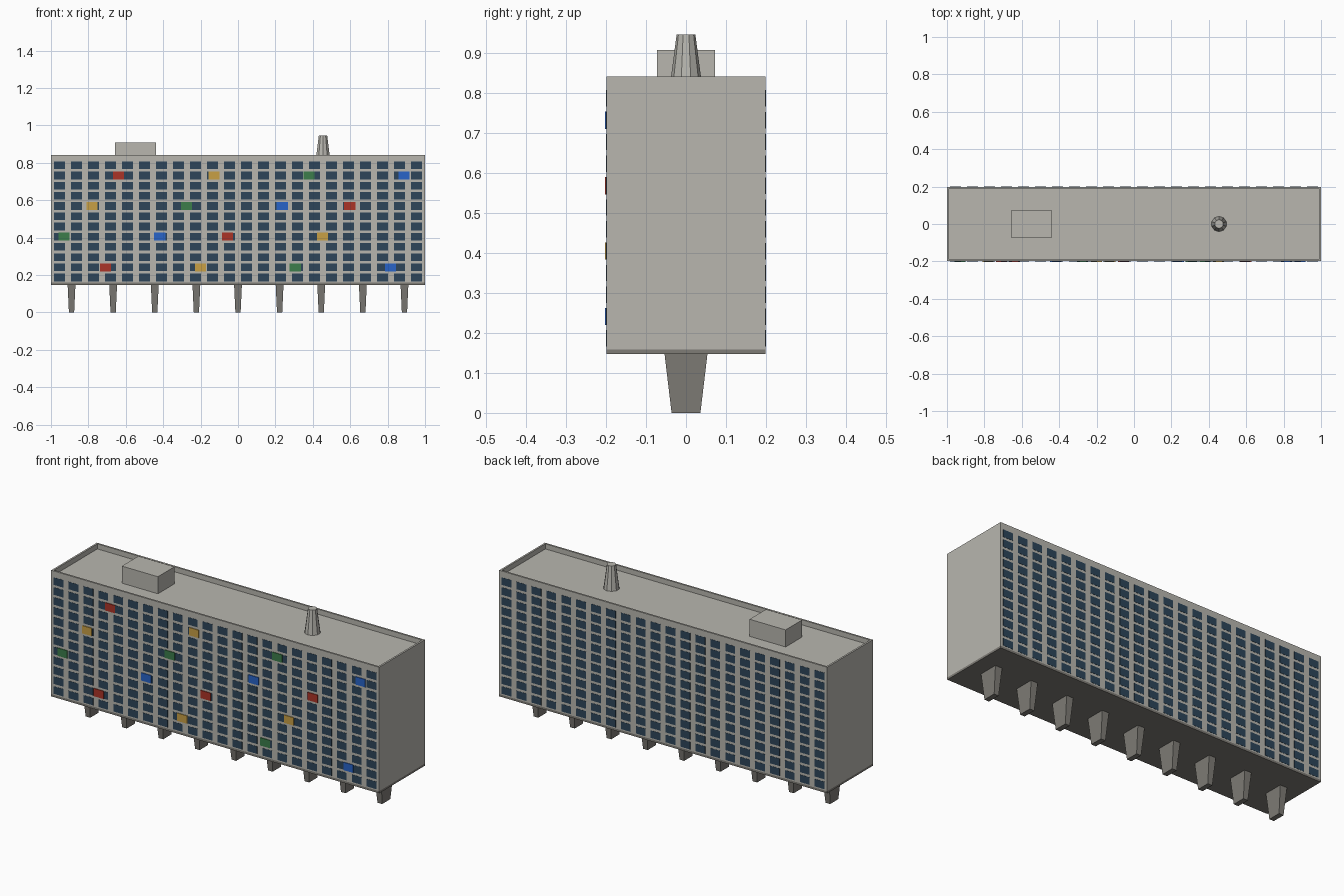
import bpy, bmesh, math
from mathutils import Matrix

if "Cube" in bpy.data.objects:
    bpy.data.objects.remove(bpy.data.objects["Cube"])


def material(name, rgb):
    m = bpy.data.materials.new(name)
    m.diffuse_color = (*rgb, 1)
    m.use_nodes = True
    m.node_tree.nodes["Principled BSDF"].inputs["Base Color"].default_value = m.diffuse_color
    return m


LIGHT = material("light concrete", (0.48, 0.47, 0.43))
DARK = material("dark concrete", (0.21, 0.20, 0.18))
GLASS = material("window glass", (0.026, 0.06, 0.10))
RED = material("red panel", (0.41, 0.034, 0.02))
YELLOW = material("yellow panel", (0.58, 0.35, 0.06))
GREEN = material("green panel", (0.045, 0.205, 0.07))
BLUE = material("blue panel", (0.021, 0.127, 0.58))


def add_box(bm, x0, x1, y0, y1, z0, z1):
    mat = Matrix.Translation(((x0 + x1) / 2, (y0 + y1) / 2, (z0 + z1) / 2))
    mat = mat @ Matrix.Diagonal((x1 - x0, y1 - y0, z1 - z0, 1))
    return bmesh.ops.create_cube(bm, size=1, matrix=mat)["verts"]


def finish(name, bm, mat):
    me = bpy.data.meshes.new(name)
    bm.to_mesh(me)
    bm.free()
    me.materials.append(mat)
    ob = bpy.data.objects.new(name, me)
    bpy.context.collection.objects.link(ob)
    return ob


def box(name, mat, *bounds):
    bm = bmesh.new()
    add_box(bm, *bounds)
    return finish(name, bm, mat)


HALF_Y, BASE, ROOF, TOP = 0.199, 0.159, 0.814, 0.842
COLS, ROWS = 22, 12
PITCH_X, PITCH_Z = 2 / COLS, (ROOF - BASE) / ROWS

# Main block and the dark slab under it
box("main_block", LIGHT, -1, 1, -HALF_Y, HALF_Y, BASE, ROOF)
box("floor_slab", DARK, -1, 1, -HALF_Y, HALF_Y, 0.147, BASE)

# Parapet: a closed ring around the roof
bm = bmesh.new()
rings = []
for inset in (0, 0.01):
    x, y = 1 - inset, HALF_Y - inset
    for z in (ROOF, TOP):
        rings.append([bm.verts.new((sx * x, sy * y, z))
                      for sx, sy in ((-1, -1), (1, -1), (1, 1), (-1, 1))])
ob, ot, ib, it = rings
for a, b in ((ob, ot), (ot, it), (it, ib)):
    for i in range(4):
        j = (i + 1) % 4
        bm.faces.new((a[i], a[j], b[j], b[i]))
finish("parapet", bm, LIGHT)

# Window grids on the two long sides
for side, name in ((-1, "front_windows"), (1, "back_windows")):
    bm = bmesh.new()
    y0, y1 = sorted((side * (HALF_Y - 0.002), side * (HALF_Y + 0.001)))
    for c in range(COLS):
        x = -1 + (c + 0.5) * PITCH_X
        for r in range(ROWS):
            z = BASE + (r + 0.5) * PITCH_Z
            add_box(bm, x - 0.0295, x + 0.0295, y0, y1, z - 0.0205, z + 0.0205)
    finish(name, bm, GLASS)

# Coloured panels on the front: floor index, then x and colour
panels = {
    10: ((-0.639, RED), (-0.128, YELLOW), (0.38, GREEN), (0.888, BLUE)),
    7: ((-0.78, YELLOW), (-0.275, GREEN), (0.236, BLUE), (0.597, RED)),
    4: ((-0.93, GREEN), (-0.418, BLUE), (-0.056, RED), (0.452, YELLOW)),
    1: ((-0.708, RED), (-0.20, YELLOW), (0.306, GREEN), (0.815, BLUE)),
}
for floor, items in panels.items():
    z = BASE + (floor + 0.5) * PITCH_Z
    for x, mat in items:
        box("facade_panel", mat, x - 0.03, x + 0.03,
            -HALF_Y - 0.004, -HALF_Y + 0.001, z - 0.0215, z + 0.0215)

# Tapered legs along the centre line
for i in range(9):
    x = (i - 4) * 0.2225
    bm = bmesh.new()
    for v in add_box(bm, x - 0.021, x + 0.021, -0.054, 0.054, 0, 0.15):
        if v.co.z < 0.01:
            v.co.x = x + (v.co.x - x) * 0.667
            v.co.y *= 0.667
    finish("leg", bm, DARK)

# Roof hut
box("roof_hut", LIGHT, -0.658, -0.438, -0.072, 0.072, ROOF, 0.908)

# Tapered chimney
bm = bmesh.new()
bmesh.ops.create_cone(bm, cap_ends=True, segments=10, radius1=0.041, radius2=0.0235,
                      depth=0.946 - ROOF,
                      matrix=Matrix.Translation((0.4545, 0, (0.946 + ROOF) / 2)))
finish("chimney", bm, LIGHT)
